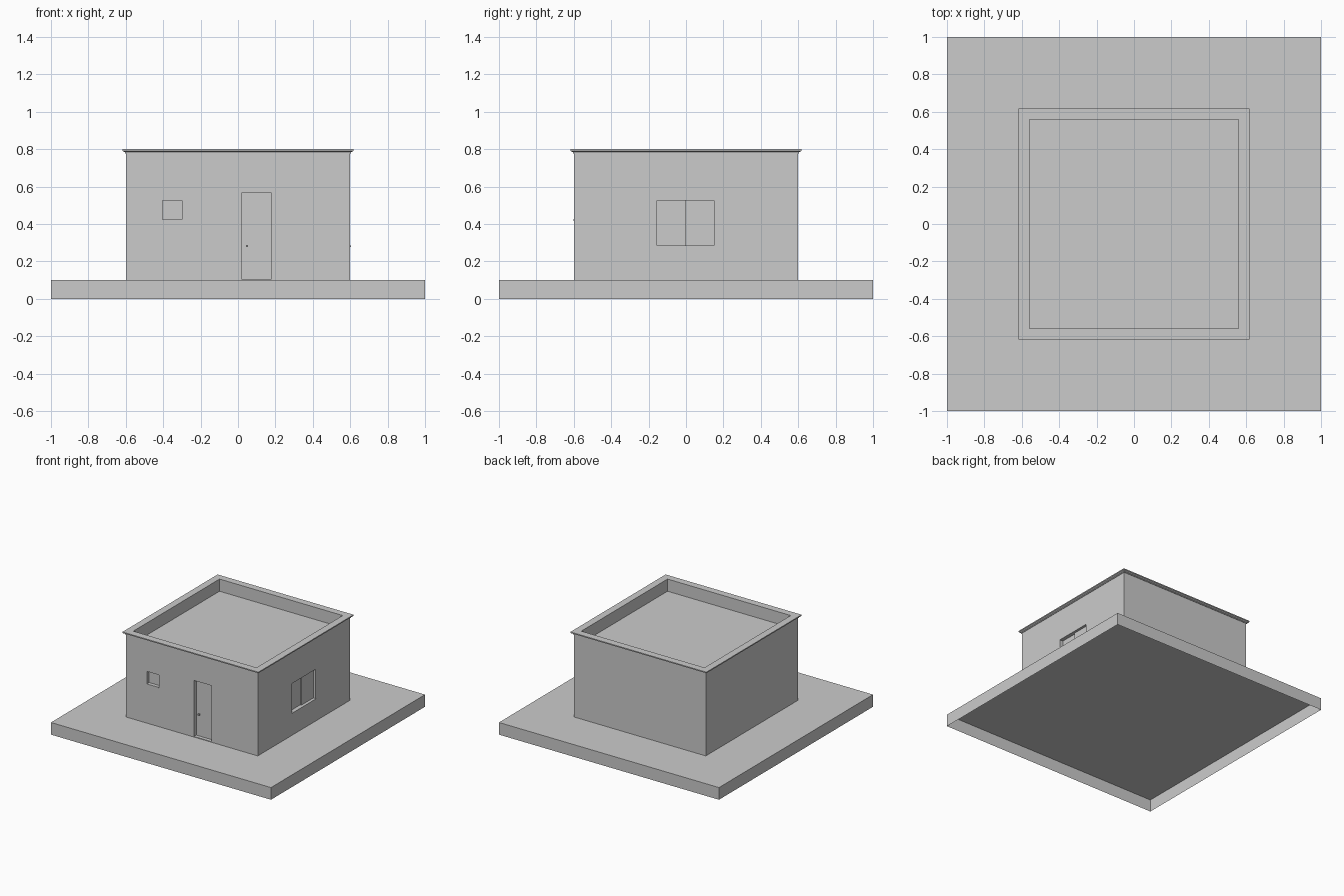
import bpy, bmesh

if "Cube" in bpy.data.objects:
    bpy.data.objects.remove(bpy.data.objects["Cube"])


def mesh_object(name, bm):
    bmesh.ops.recalc_face_normals(bm, faces=bm.faces)
    me = bpy.data.meshes.new(name)
    bm.to_mesh(me)
    bm.free()
    ob = bpy.data.objects.new(name, me)
    bpy.context.collection.objects.link(ob)
    return ob


def box(name, x, y, z):
    """Box from (min, max) ranges on each axis."""
    bm = bmesh.new()
    bmesh.ops.create_cube(bm, size=1)
    for v in bm.verts:
        v.co = [r[0] if c < 0 else r[1] for c, r in zip(v.co, (x, y, z))]
    return mesh_object(name, bm)


def square_sweep(name, profile):
    """Sweep a closed (half-width, z) profile round a square."""
    bm = bmesh.new()
    rings = [[bm.verts.new((sx * r, sy * r, z)) for r, z in profile]
             for sx, sy in ((-1, -1), (1, -1), (1, 1), (-1, 1))]
    n = len(profile)
    for i in range(4):
        a, b = rings[i], rings[(i + 1) % 4]
        for j in range(n):
            k = (j + 1) % n
            bm.faces.new((a[j], b[j], b[k], a[k]))
    return mesh_object(name, bm)


def cut(target, cutter):
    mod = target.modifiers.new("opening", 'BOOLEAN')
    mod.operation = 'DIFFERENCE'
    mod.solver = 'EXACT'
    mod.object = cutter
    cutter.hide_render = True
    cutter.hide_viewport = True


# ground slab, open underneath
slab = box("ground_slab", (-1, 1), (-1, 1), (0, 0.1))
bm = bmesh.new()
bm.from_mesh(slab.data)
bottom = [f for f in bm.faces if f.calc_center_median().z < 0.01]
bmesh.ops.delete(bm, geom=bottom, context='FACES_ONLY')
bm.to_mesh(slab.data)
bm.free()

# house body with recessed flat roof, door and window openings
walls = box("walls", (-0.6, 0.6), (-0.6, 0.6), (0.1, 0.785))
cutters = {
    "roof": ((-0.56, 0.56), (-0.56, 0.56), (0.7, 0.9)),
    "door": ((0.02, 0.18), (-0.7, -0.56), (0.105, 0.565)),
    "small_window": ((-0.405, -0.30), (-0.7, -0.56), (0.42, 0.525)),
    "large_window": ((0.56, 0.7), (-0.155, 0.15), (0.28, 0.525)),
}
for name, ranges in cutters.items():
    cut(walls, box(name + "_cutter", *ranges))

# parapet cornice
square_sweep("cornice", [(0.56, 0.785), (0.605, 0.778), (0.605, 0.784),
                         (0.618, 0.791), (0.618, 0.8), (0.56, 0.8)])

# door leaf and handle
box("door_leaf", (0.02, 0.18), (-0.57, -0.56), (0.105, 0.565))
box("door_handle", (0.042, 0.054), (-0.585, -0.57), (0.277, 0.289))

# small window pane and sill
box("small_window_pane", (-0.405, -0.30), (-0.575, -0.56), (0.42, 0.525))
box("small_window_sill", (-0.405, -0.30), (-0.605, -0.57), (0.418, 0.425))

# large sliding window: two offset panes and sill
box("large_window_pane_rear", (0.56, 0.57), (-0.155, 0.005), (0.28, 0.525))
box("large_window_pane_front", (0.56, 0.58), (-0.005, 0.15), (0.28, 0.525))
box("large_window_sill", (0.57, 0.605), (-0.155, 0.15), (0.278, 0.285))
